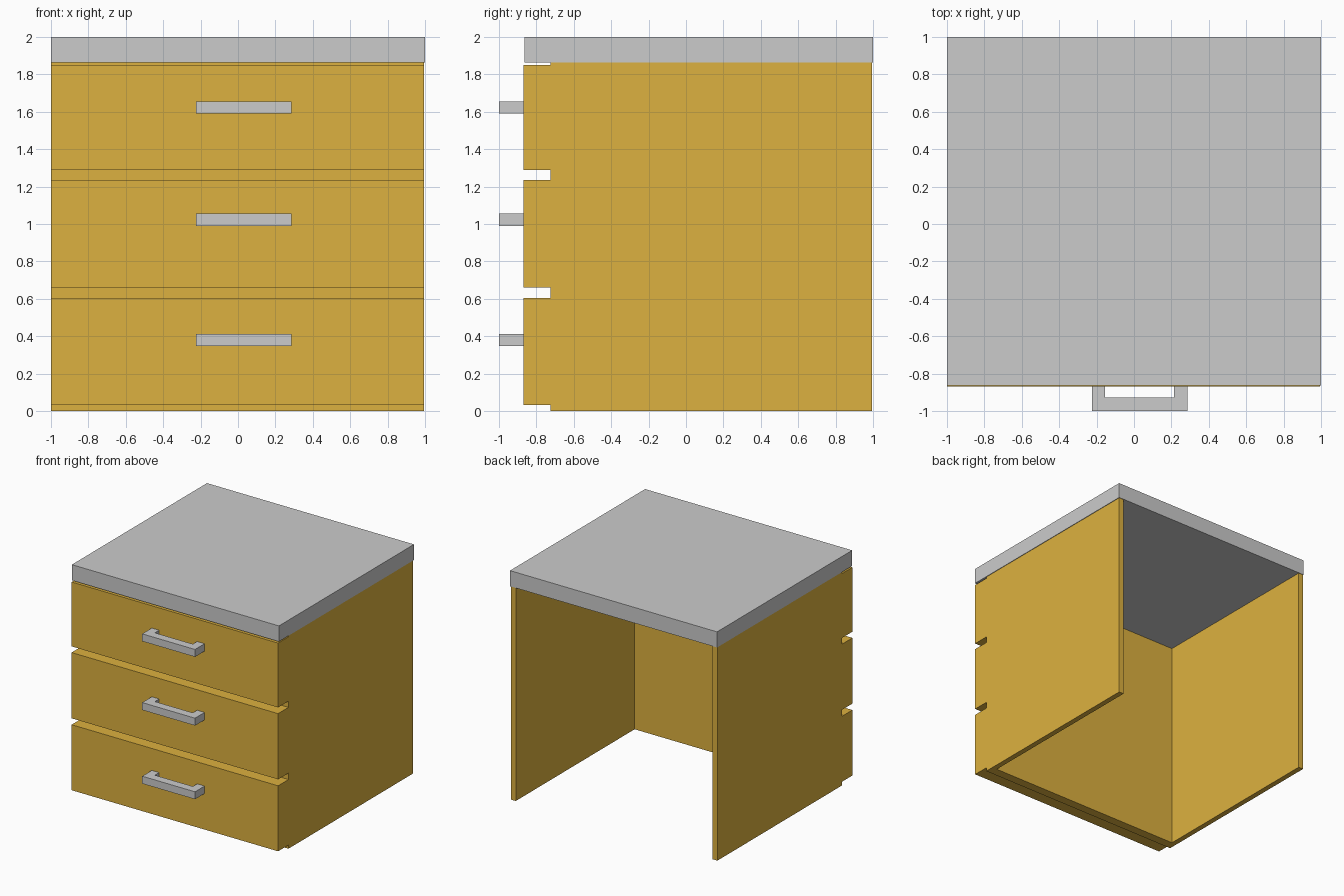
import bpy, bmesh
from mathutils import Vector

if "Cube" in bpy.data.objects:
    bpy.data.objects.remove(bpy.data.objects["Cube"])


def prism(name, profile, extrude, mat=None):
    """Extrude a closed 3D profile along a vector."""
    bm = bmesh.new()
    face = bm.faces.new([bm.verts.new(p) for p in profile])
    new = bmesh.ops.extrude_face_region(bm, geom=[face])["geom"]
    verts = [g for g in new if isinstance(g, bmesh.types.BMVert)]
    bmesh.ops.translate(bm, verts=verts, vec=Vector(extrude))
    bmesh.ops.recalc_face_normals(bm, faces=bm.faces[:])
    mesh = bpy.data.meshes.new(name)
    bm.to_mesh(mesh)
    bm.free()
    obj = bpy.data.objects.new(name, mesh)
    bpy.context.collection.objects.link(obj)
    if mat:
        mesh.materials.append(mat)
    return obj


def box(name, lo, hi, mat=None):
    (x0, y0, z0), (x1, y1, z1) = lo, hi
    base = [(x0, y0, z0), (x1, y0, z0), (x1, y1, z0), (x0, y1, z0)]
    return prism(name, base, (0, 0, z1 - z0), mat)


wood = bpy.data.materials.new("wood")
wood.diffuse_color = (0.72, 0.44, 0.05, 1)
wood.use_nodes = True
wood.node_tree.nodes["Principled BSDF"].inputs["Base Color"].default_value = wood.diffuse_color

LEFT, RIGHT, BACK = -1.0, 0.995, 0.995
DRAWER_Y, FRAME_Y, TOP_Z = -0.868, -0.725, 1.863

# Cabinet body: side outline with three protruding drawer fronts
outline = [(BACK, TOP_Z), (BACK, 0), (FRAME_Y, 0)]
for z0, z1 in [(0.032, 0.604), (0.66, 1.234), (1.288, 1.85)]:
    outline += [(FRAME_Y, z0), (DRAWER_Y, z0), (DRAWER_Y, z1), (FRAME_Y, z1)]
outline.append((FRAME_Y, TOP_Z))
body = prism("cabinet_body", [(LEFT, y, z) for y, z in outline],
             (RIGHT - LEFT, 0, 0), wood)

# Hollow interior, open at the back, bottom and top
hollow = box("hollow_cutter", (LEFT + 0.047, -0.645, -0.2),
             (RIGHT - 0.047, 1.2, 2.2), wood)
hollow.hide_render = True
hollow.hide_viewport = True
cut = body.modifiers.new("hollow", 'BOOLEAN')
cut.operation = 'DIFFERENCE'
cut.solver = 'EXACT'
cut.object = hollow

# Worktop slab
box("worktop", (-1, -0.864, TOP_Z), (1, 1, 2))

# Drawer handles: U-shaped plan extruded upward
for name, z in [("lower", 0.347), ("middle", 0.99), ("upper", 1.59)]:
    plan = [(-0.225, DRAWER_Y), (-0.225, -1), (0.285, -1), (0.285, DRAWER_Y),
            (0.213, DRAWER_Y), (0.213, -0.927), (-0.154, -0.927),
            (-0.154, DRAWER_Y)]
    prism(name + "_handle", [(x, y, z) for x, y in plan], (0, 0, 0.065))
